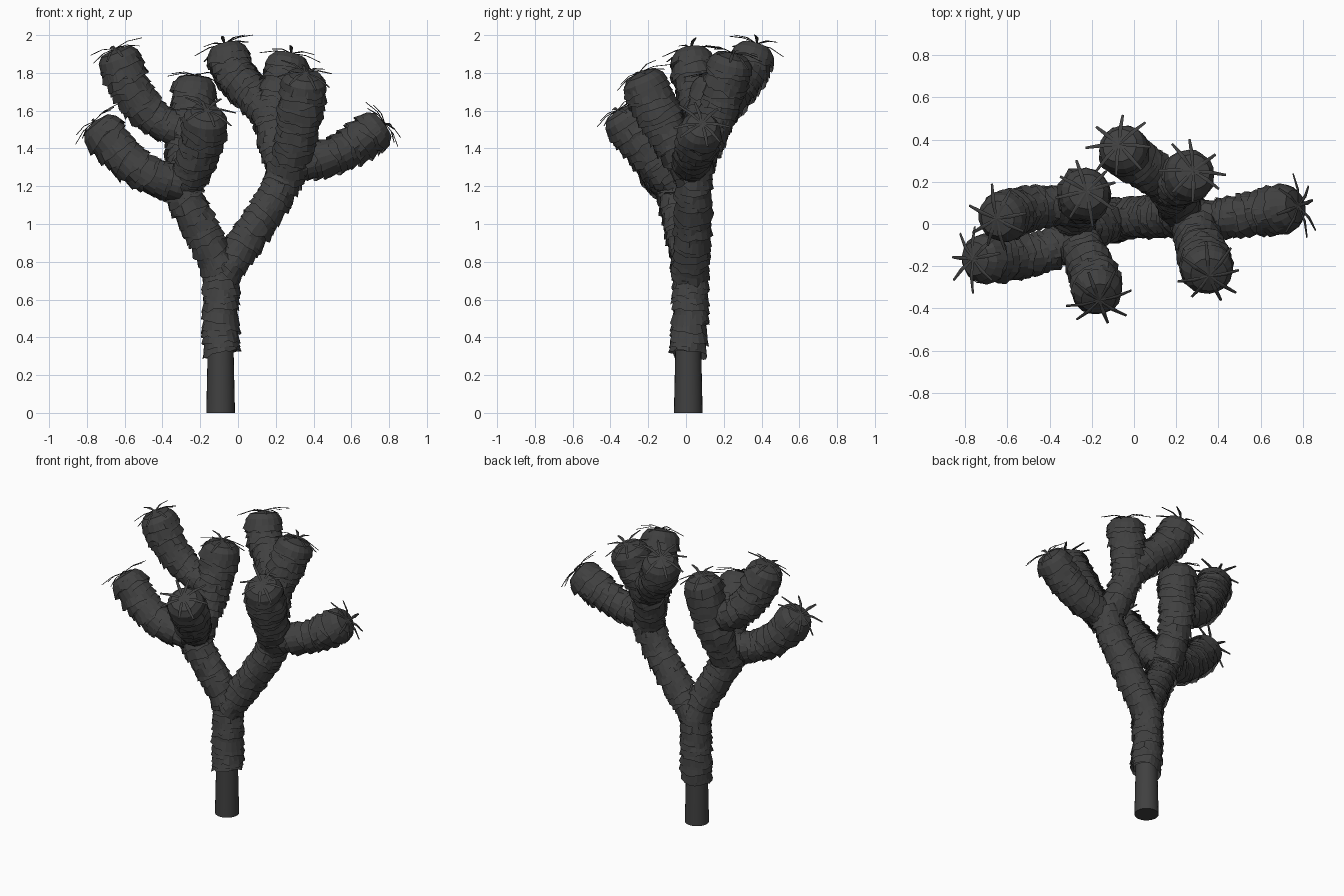
import bpy, bmesh, math, random
from mathutils import Vector, Matrix

random.seed(11)
cube = bpy.data.objects.get("Cube")
if cube:
    bpy.data.objects.remove(cube, do_unlink=True)

SIDES = 18
STEP = 0.03

bark = bpy.data.materials.new("dark_grey_bark")
bark.use_nodes = True
COLOUR = (0.052, 0.052, 0.052, 1)
bark.diffuse_color = COLOUR
bark.node_tree.nodes["Principled BSDF"].inputs["Base Color"].default_value = COLOUR


def make_object(name, bm):
    mesh = bpy.data.meshes.new(name)
    bm.to_mesh(mesh)
    bm.free()
    mesh.materials.append(bark)
    obj = bpy.data.objects.new(name, mesh)
    bpy.context.collection.objects.link(obj)
    return obj


def smooth_path(points):
    """Spline through the points, resampled at even steps."""
    p = [Vector(q) for q in points]
    p = [2 * p[0] - p[1]] + p + [2 * p[-1] - p[-2]]
    fine = []
    for a, b, c, d in zip(p, p[1:], p[2:], p[3:]):
        for i in range(60):
            t = i / 60
            fine.append(0.5 * (2 * b + (c - a) * t + (2 * a - 5 * b + 4 * c - d) * t ** 2
                               + (3 * b - a - 3 * c + d) * t ** 3))
    fine.append(p[-2])
    total = sum((b - a).length for a, b in zip(fine, fine[1:]))
    step = total / round(total / STEP)
    path, run = [fine[0]], 0
    for a, b in zip(fine, fine[1:]):
        run += (b - a).length
        if run >= step * len(path) and total - run > step / 2:
            path.append(b)
    path.append(fine[-1])
    return path


def ring(bm, centre, rot, radius, drop=0.0, rough=0.0):
    verts = []
    for i in range(SIDES):
        a = math.tau * i / SIDES
        r = radius * (1 + random.uniform(-rough, rough))
        z = -drop * random.uniform(0.4, 1.4)
        verts.append(bm.verts.new(centre + rot @ Vector((r * math.cos(a), r * math.sin(a), z))))
    return verts


def bridge(bm, low, high):
    for i in range(SIDES):
        j = (i + 1) % SIDES
        bm.faces.new((low[i], low[j], high[j], high[i]))


def crown(bm, centre, rot, radius):
    """Domed end of a limb."""
    rings = [ring(bm, centre + rot @ Vector((0, 0, z)), rot, radius * k, 0, 0.03)
             for z, k in ((-0.085, 1.04), (-0.045, 0.96), (-0.012, 0.72))]
    for low, high in zip(rings, rings[1:]):
        bridge(bm, low, high)
    top = bm.verts.new(centre + rot @ Vector((0, 0, 0.004)))
    for i in range(SIDES):
        bm.faces.new((rings[-1][i], rings[-1][(i + 1) % SIDES], top))


def shaggy_limb(name, points, r0, r1, tip=False):
    """Core tube wrapped in overlapping, tilted skirts of dead leaves."""
    path = smooth_path(points)
    bm = bmesh.new()
    n = len(path) - 1
    core = None
    for i, centre in enumerate(path):
        axis = (path[min(i + 1, n)] - path[max(i - 1, 0)]).normalized()
        rot = axis.to_track_quat('Z', 'Y').to_matrix()
        radius = r0 + (r1 - r0) * min(1, 1.15 * i / n)
        if tip and n - i < 3:
            continue
        now = ring(bm, centre, rot, radius * 0.92)
        if core:
            bridge(bm, core, now)
        core = now
        tilt = (Matrix.Rotation(random.uniform(-0.17, 0.17), 3, 'X')
                @ Matrix.Rotation(random.uniform(-0.17, 0.17), 3, 'Y')
                @ Matrix.Rotation(random.uniform(0, math.tau), 3, 'Z'))
        grow = random.uniform(0.96, 1.05)
        low = ring(bm, centre, rot @ tilt, radius * 1.07 * grow, 0.022, 0.07)
        high = ring(bm, centre + axis * 0.032, rot @ tilt, radius * 0.95 * grow)
        bridge(bm, low, high)
    if tip:
        crown(bm, path[-1], rot, r1)
    make_object(name, bm)
    if tip:
        spikes(name + "_spikes", path[-1], rot)


def spikes(name, centre, rot):
    """Star of straight, flat, tapered leaves around a limb end."""
    bm = bmesh.new()
    count = 8
    for k in range(count):
        a = math.tau * k / count + random.uniform(-0.2, 0.2)
        turn = rot @ Matrix.Rotation(a, 3, 'Z')
        reach = random.uniform(0.14, 0.17)
        rise = random.uniform(-0.04, 0.01)
        sections = []
        for f, w in ((0.0, 0.005), (0.5, 0.01), (1.0, 0.006)):
            z = 0.004 + 0.012 * math.sin(math.pi * f) + rise * f
            sections.append([bm.verts.new(centre + turn @ Vector((reach * f, y, z + dz)))
                             for y, dz in ((-w, 0), (0, -0.002), (w, 0), (0, 0.002))])
        for s, e in zip(sections, sections[1:]):
            for i in range(4):
                j = (i + 1) % 4
                bm.faces.new((s[i], s[j], e[j], e[i]))
        bm.faces.new(sections[0][::-1])
        bm.faces.new(sections[-1])
    make_object(name, bm)


# Bare lower trunk
bm = bmesh.new()
bmesh.ops.create_cone(bm, cap_ends=True, segments=24, radius1=0.076, radius2=0.068, depth=0.36,
                      matrix=Matrix.Translation((-0.092, 0.012, 0.18)))
base = make_object("bare_trunk", bm)
bpy.context.view_layer.objects.active = base
base.select_set(True)
bpy.ops.object.shade_smooth_by_angle()

# Shaggy trunk and the two main forks
shaggy_limb("shaggy_trunk", [(-0.09, 0.015, 0.325), (-0.092, 0.022, 0.55), (-0.09, 0.025, 0.76)],
            0.092, 0.092)
shaggy_limb("right_fork", [(-0.09, 0.02, 0.74), (-0.175, -0.01, 0.93), (-0.275, -0.045, 1.12),
                           (-0.3, -0.05, 1.22)], 0.09, 0.098)
shaggy_limb("left_fork", [(-0.07, 0.025, 0.74), (0.07, 0.035, 0.95), (0.19, 0.04, 1.13),
                          (0.27, 0.045, 1.31)], 0.09, 0.098)

# Limbs of the right fork
shaggy_limb("right_low_limb", [(-0.29, -0.07, 1.21), (-0.45, -0.14, 1.25), (-0.61, -0.16, 1.36),
                               (-0.76, -0.165, 1.54)], 0.09, 0.112, True)
shaggy_limb("right_front_limb", [(-0.29, -0.04, 1.2), (-0.235, -0.14, 1.3),
                                 (-0.19, -0.25, 1.44), (-0.165, -0.36, 1.6)], 0.093, 0.117, True)
shaggy_limb("right_back_limb", [(-0.29, -0.02, 1.18), (-0.275, 0.08, 1.4), (-0.245, 0.125, 1.58),
                                (-0.225, 0.155, 1.785)], 0.092, 0.118, True)
shaggy_limb("right_high_limb", [(-0.27, 0.08, 1.48), (-0.43, 0.085, 1.55), (-0.56, 0.055, 1.7),
                                (-0.65, 0.025, 1.925)], 0.084, 0.115, True)

# Limbs of the left fork
shaggy_limb("left_low_limb", [(0.27, 0.02, 1.31), (0.45, 0.03, 1.34), (0.61, 0.055, 1.415),
                              (0.775, 0.085, 1.53)], 0.088, 0.11, True)
shaggy_limb("left_front_limb", [(0.265, 0.03, 1.26), (0.3, -0.06, 1.42), (0.33, -0.155, 1.6),
                                (0.355, -0.245, 1.8)], 0.094, 0.12, True)
shaggy_limb("left_back_stem", [(0.25, 0.04, 1.28), (0.2, 0.11, 1.44), (0.175, 0.18, 1.6)],
            0.092, 0.094)
shaggy_limb("back_high_limb", [(0.18, 0.16, 1.56), (0.07, 0.255, 1.69), (-0.025, 0.325, 1.8),
                               (-0.07, 0.375, 1.95)], 0.087, 0.114, True)
shaggy_limb("back_left_limb", [(0.18, 0.15, 1.52), (0.21, 0.19, 1.66), (0.25, 0.22, 1.78),
                               (0.28, 0.25, 1.9)], 0.092, 0.119, True)
